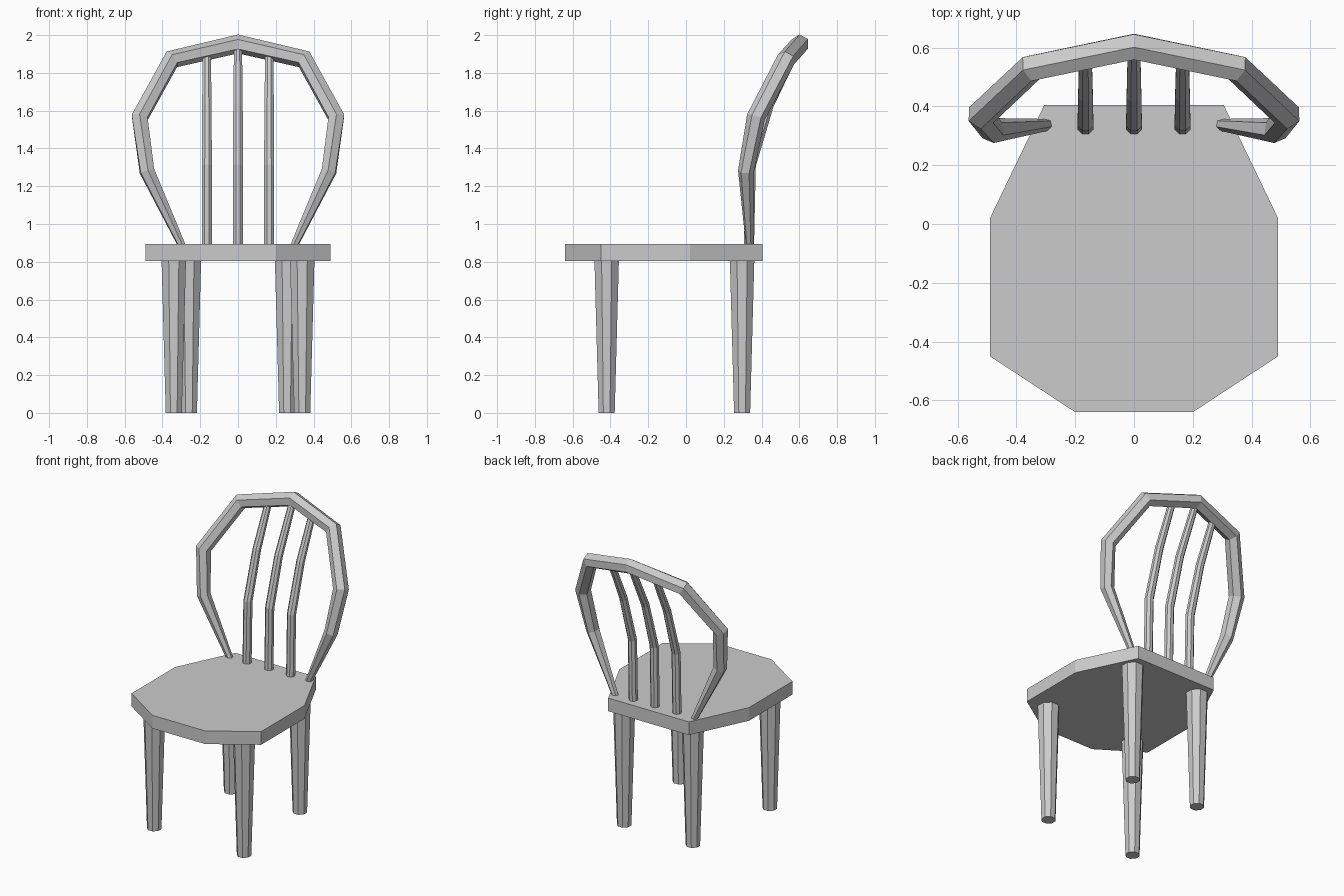
import bpy
import bmesh
import math
from mathutils import Vector

cube = bpy.data.objects.get("Cube")
if cube:
    bpy.data.objects.remove(cube, do_unlink=True)

GREY = (0.6, 0.6, 0.6, 1.0)
grey = bpy.data.materials.new("plain_grey")
grey.use_nodes = True
grey.diffuse_color = GREY
for node in grey.node_tree.nodes:
    if node.type == 'BSDF_PRINCIPLED':
        node.inputs["Base Color"].default_value = GREY


def finish(name, bm):
    """Turn a bmesh into a flat shaded grey object."""
    bmesh.ops.recalc_face_normals(bm, faces=bm.faces)
    mesh = bpy.data.meshes.new(name)
    bm.to_mesh(mesh)
    bm.free()
    mesh.materials.append(grey)
    obj = bpy.data.objects.new(name, mesh)
    bpy.context.scene.collection.objects.link(obj)
    return obj


def sweep(name, path, radii, sides, side_hint, turn=0.0):
    """Sweep a tapering polygon along a path; side_hint fixes its roll."""
    bm = bmesh.new()
    points = [Vector(p) for p in path]
    rings = []
    for i, (p, r) in enumerate(zip(points, radii)):
        before = (p - points[i - 1]).normalized() if i else Vector()
        after = (points[i + 1] - p).normalized() if i + 1 < len(points) else Vector()
        tangent = (before + after).normalized()
        u = Vector(side_hint)
        u = (u - tangent * u.dot(tangent)).normalized()
        v = tangent.cross(u)
        ring = []
        for k in range(sides):
            a = math.tau * (k + turn) / sides
            ring.append(bm.verts.new(p + r * (math.cos(a) * u + math.sin(a) * v)))
        rings.append(ring)
    for a, b in zip(rings, rings[1:]):
        for k in range(sides):
            n = (k + 1) % sides
            bm.faces.new((a[k], a[n], b[n], b[k]))
    bm.faces.new(rings[0])
    bm.faces.new(rings[-1])
    return finish(name, bm)


# Seat: eight-sided slab
SEAT_LOW, SEAT_TOP = 0.805, 0.895
half = [(0.20, -0.64), (0.49, -0.45), (0.49, 0.02), (0.305, 0.405)]
outline = half + [(-x, y) for x, y in reversed(half)]
bm = bmesh.new()
base = bm.faces.new([bm.verts.new((x, y, SEAT_LOW)) for x, y in outline])
slab = bmesh.ops.extrude_face_region(bm, geom=[base], use_keep_orig=True)
top = [g for g in slab["geom"] if isinstance(g, bmesh.types.BMVert)]
bmesh.ops.translate(bm, verts=top, vec=(0, 0, SEAT_TOP - SEAT_LOW))
finish("seat", bm)

# Legs: tapered octagons, front pair set wider than the back pair
for row, x, y in (("front", 0.34, -0.42), ("back", 0.26, 0.297)):
    for side, s in (("left", 1), ("right", -1)):
        sweep(f"{row}_{side}_leg", [(s * x, y, 0), (s * x, y, SEAT_LOW)],
              [0.046, 0.07], 8, (1, 0, 0), 0.5)

# Back bow: half a path mirrored about the middle
bow_half = [(0.29, 0.338, 0.87), (0.482, 0.318, 1.28), (0.52, 0.37, 1.565),
            (0.35, 0.53, 1.872)]
bow_radii = [0.02, 0.043, 0.049, 0.05]
bow = bow_half + [(0, 0.603, 1.953)] + [(-x, y, z) for x, y, z in reversed(bow_half)]
sweep("back_bow", bow, bow_radii + [0.05] + bow_radii[::-1], 6, (0, -0.88, 0.47), 0)

# Spindles: follow the curve of the bow and end inside it
for name, x, end in (("right", -0.165, (0.57, 1.912)), ("middle", 0, (0.595, 1.945)),
                     ("left", 0.165, (0.57, 1.912))):
    path = [(x, 0.333, 0.87), (x, 0.343, 1.31), (x, 0.44, 1.63), (x, *end)]
    sweep(f"{name}_spindle", path, [0.029, 0.029, 0.027, 0.023], 8, (1, 0, 0), 0.5)
